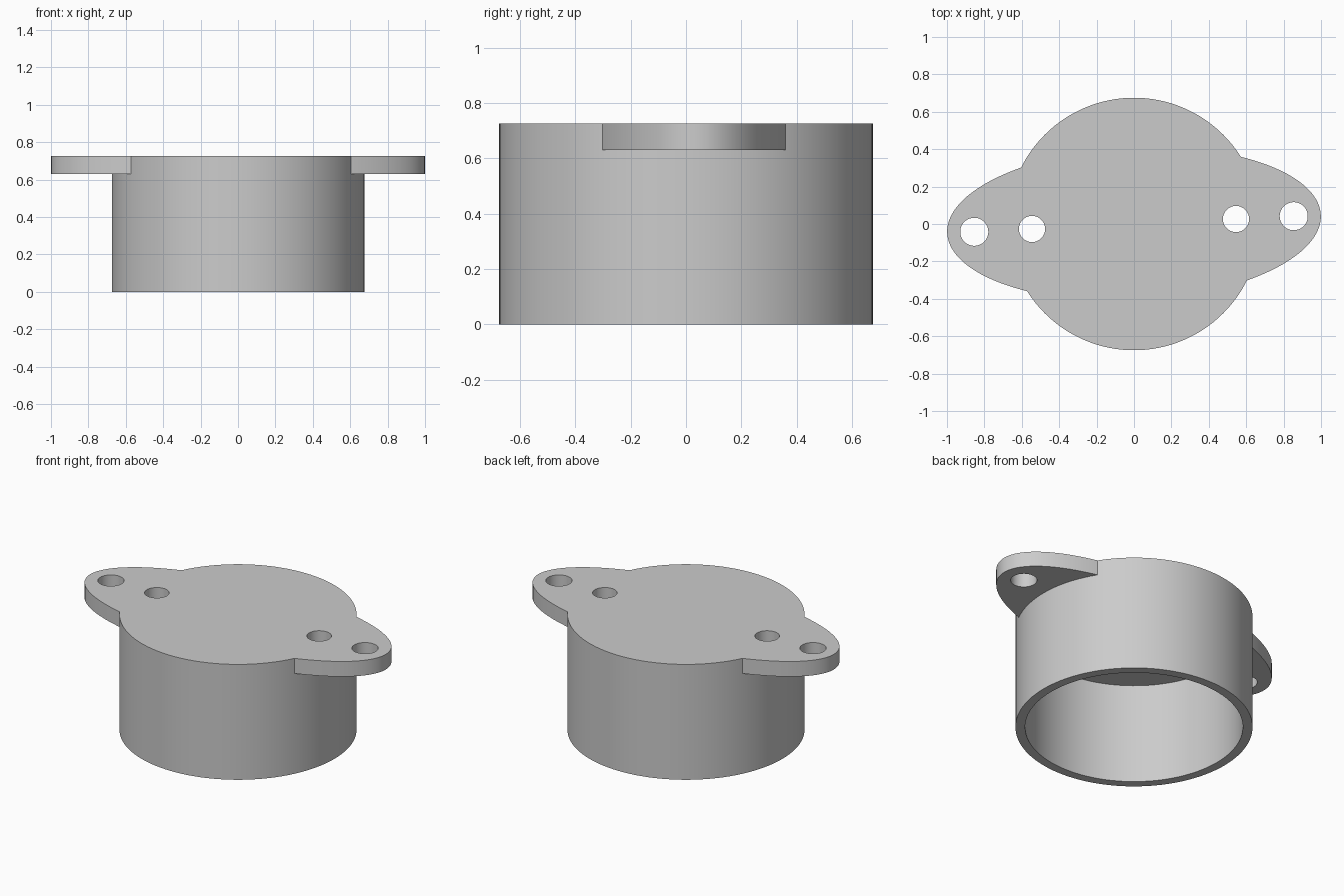
import bpy
import math
from mathutils import Matrix

# Main dimensions
HEIGHT = 0.725
PLATE = 0.095
RADIUS = 0.675
INNER = 0.62
TILT = math.radians(2.8)

cube = bpy.data.objects.get("Cube")
if cube:
    bpy.data.objects.remove(cube, do_unlink=True)

grey = bpy.data.materials.new("plain grey")
grey.use_nodes = True
colour = (0.6, 0.6, 0.6, 1)
grey.diffuse_color = colour
grey.node_tree.nodes["Principled BSDF"].inputs["Base Color"].default_value = colour


def cylinder(name, rx, ry, bottom, top, x=0, sides=128):
    """Upright elliptic cylinder, placed along the tilted flange axis."""
    bpy.ops.mesh.primitive_cylinder_add(vertices=sides, radius=1, depth=1)
    ob = bpy.context.object
    ob.name = name
    ob.data.transform(
        Matrix.Rotation(TILT, 4, "Z")
        @ Matrix.Translation((x, 0, (bottom + top) / 2))
        @ Matrix.Diagonal((rx, ry, top - bottom, 1)))
    ob.data.materials.append(grey)
    return ob


def combine(target, other, operation):
    """Apply a boolean and discard the helper."""
    other.hide_render = True
    mod = target.modifiers.new(operation, "BOOLEAN")
    mod.operation = operation
    mod.solver = "EXACT"
    mod.object = other
    bpy.ops.object.select_all(action="DESELECT")
    target.select_set(True)
    bpy.context.view_layer.objects.active = target
    bpy.ops.object.modifier_apply(modifier=mod.name)
    bpy.data.objects.remove(other, do_unlink=True)


# Round body joined to the oval flange
cap = cylinder("flanged_cap", RADIUS, RADIUS, 0, HEIGHT)
flange = cylinder("oval_flange", 1.0, 0.409, HEIGHT - PLATE, HEIGHT)
combine(cap, flange, "UNION")

# Hollow open at the bottom
hollow = cylinder("hollow_cutter", INNER, INNER, -0.1, HEIGHT - PLATE)
combine(cap, hollow, "DIFFERENCE")

# Two pairs of holes through the flange
for side in (-1, 1):
    for distance, radius in ((0.855, 0.075), (0.546, 0.07)):
        hole = cylinder("hole_cutter", radius, radius, HEIGHT - 2 * PLATE,
                        HEIGHT + PLATE, side * distance, 48)
        combine(cap, hole, "DIFFERENCE")

# Smooth walls with sharp rims
bpy.ops.object.select_all(action="DESELECT")
cap.select_set(True)
bpy.context.view_layer.objects.active = cap
bpy.ops.object.shade_smooth_by_angle(angle=math.radians(25))
